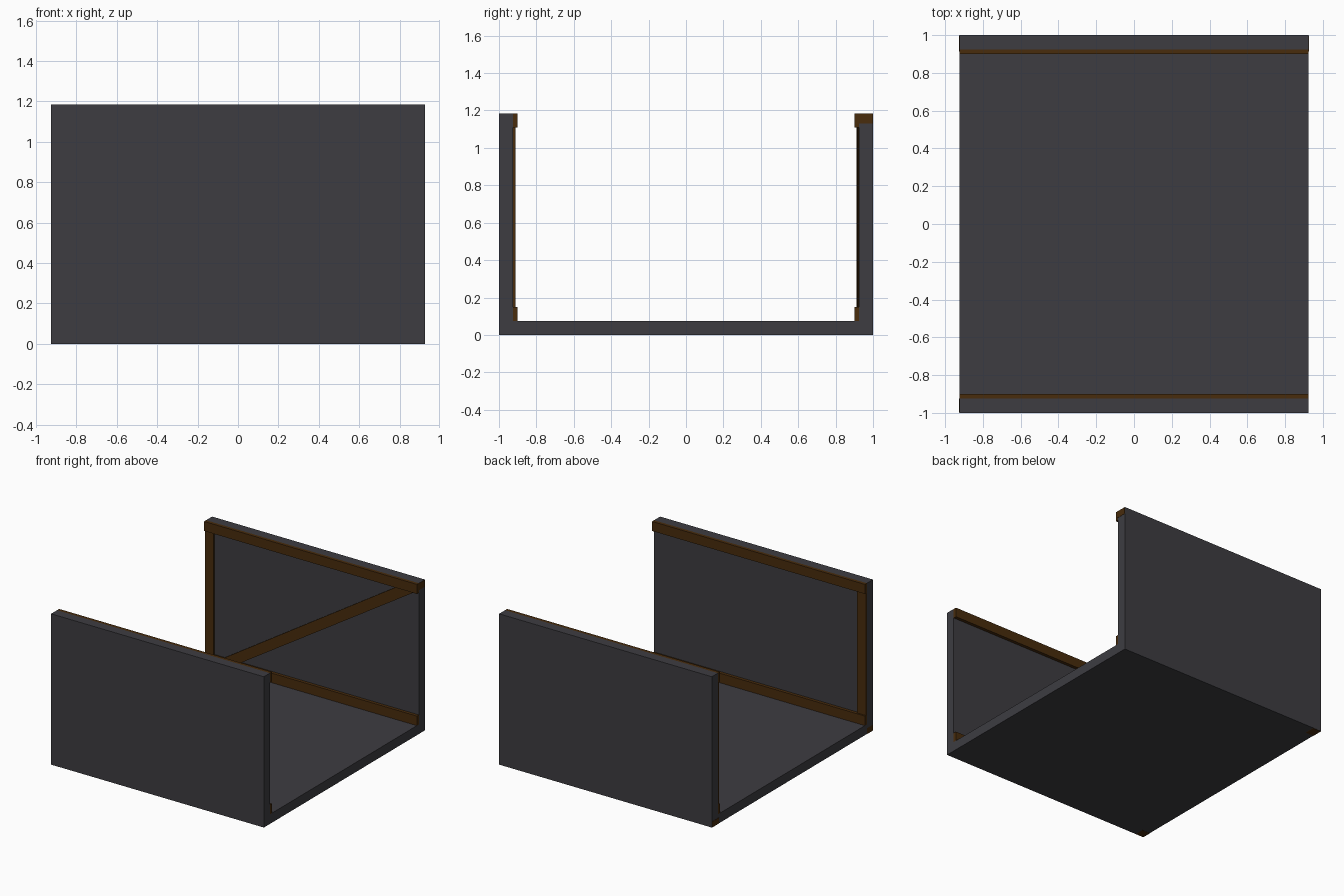
import bpy, bmesh

if "Cube" in bpy.data.objects:
    bpy.data.objects.remove(bpy.data.objects["Cube"])

X, Y, Z, T = 0.925, 1.0, 1.185, 0.075   # half length, half width, height, thickness
E, D = 0.045, 0.07                      # diagonal brace end offsets


def material(name, rgb):
    m = bpy.data.materials.new(name)
    m.diffuse_color = (*rgb, 1)
    m.use_nodes = True
    m.node_tree.nodes["Principled BSDF"].inputs["Base Color"].default_value = m.diffuse_color
    return m


grey = material("dark grey", (0.047, 0.0455, 0.053))
brown = material("brown wood", (0.065, 0.025, 0.0038))


def prism(name, outline, y0, y1, mat):
    """Extrude an x-z outline from y0 to y1."""
    bm = bmesh.new()
    face = bm.faces.new([bm.verts.new((x, y0, z)) for x, z in outline])
    out = bmesh.ops.extrude_face_region(bm, geom=[face])
    verts = [v for v in out["geom"] if isinstance(v, bmesh.types.BMVert)]
    bmesh.ops.translate(bm, vec=(0, y1 - y0, 0), verts=verts)
    bmesh.ops.recalc_face_normals(bm, faces=bm.faces)
    me = bpy.data.meshes.new(name)
    bm.to_mesh(me)
    bm.free()
    me.materials.append(mat)
    ob = bpy.data.objects.new(name, me)
    bpy.context.collection.objects.link(ob)


def box(name, x0, x1, y0, y1, z0, z1, mat):
    prism(name, [(x0, z0), (x1, z0), (x1, z1), (x0, z1)], y0, y1, mat)


# Floor
box("floor", -X, X, -Y + T, Y - T, 0, T, grey)

# Both walls with inner rails and one end post
for side, s in (("front", -1), ("back", 1)):
    box(side + "_wall", -X, X, s * (Y - T), s * Y, 0, Z, grey)
    box(side + "_top_rail", -X, X, s * 0.9, s * (Y - T), Z - T, Z, brown)
    box(side + "_bottom_rail", -X, X, s * 0.9, s * (Y - T), T, 2 * T, brown)
    box(side + "_post", -X, -X + T, s * 0.912, s * (Y - T), 2 * T, Z - T, brown)

# Diagonal brace running through the back wall, corner to corner
e = 0.001
prism("diagonal_brace",
      [(-X - e, -e), (-X + D, -e), (X + e, Z - E - 0.01), (X + e, Z - e),
       (X - D, Z - e), (-X - e, E)], 0.914, Y - e, brown)

# Brace foot showing at the front wall's corner
prism("front_brace_foot", [(-X - e, -e), (-X + D, -e), (-X - e, E)],
      -Y + e, -Y + T, brown)
